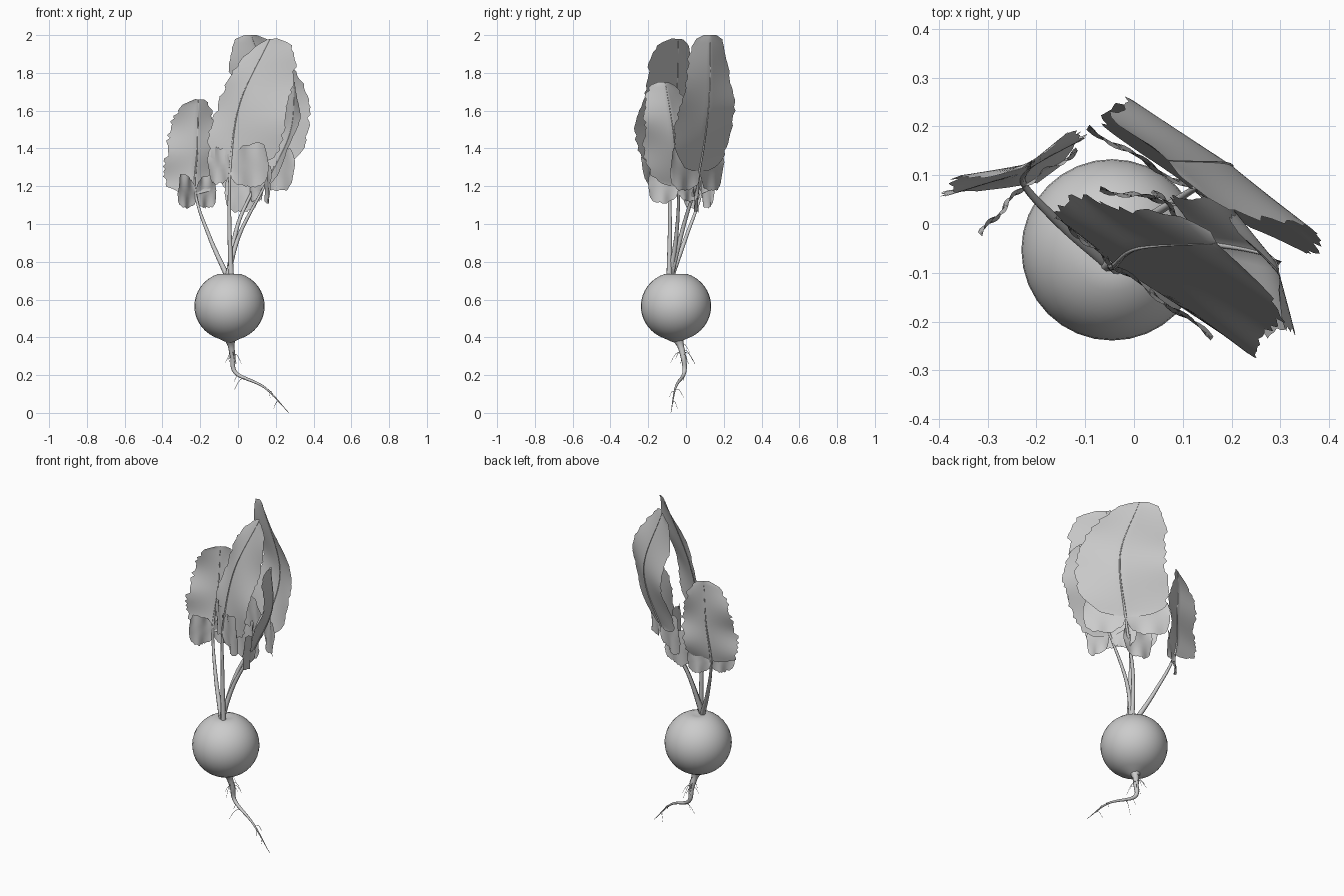
import bpy, bmesh, math, random
from mathutils import Vector, Matrix

if "Cube" in bpy.data.objects:
    bpy.data.objects.remove(bpy.data.objects["Cube"])

random.seed(4)


def spline(pts, n):
    """Catmull-Rom samples through points."""
    p = [Vector(q) for q in pts]
    p = [p[0] * 2 - p[1]] + p + [p[-1] * 2 - p[-2]]
    out, segs = [], len(p) - 3
    for i in range(n + 1):
        s = i / n * segs
        k = min(int(s), segs - 1)
        t = s - k
        a, b, c, d = p[k:k + 4]
        out.append(0.5 * (2 * b + (c - a) * t + (2 * a - 5 * b + 4 * c - d) * t * t
                          + (3 * b - a - 3 * c + d) * t ** 3))
    return out


def finish(name, bm):
    me = bpy.data.meshes.new(name)
    bm.to_mesh(me)
    bm.free()
    ob = bpy.data.objects.new(name, me)
    bpy.context.collection.objects.link(ob)
    bpy.ops.object.select_all(action='DESELECT')
    ob.select_set(True)
    bpy.context.view_layer.objects.active = ob
    bpy.ops.object.shade_smooth_by_angle(angle=math.radians(60))


def tube(name, path, radius, sides=8):
    """Round tube along a sampled path; radius is a function of 0..1."""
    bm = bmesh.new()
    n = len(path) - 1
    rings = []
    for i, c in enumerate(path):
        d = (path[min(i + 1, n)] - path[max(i - 1, 0)]).normalized()
        u = d.cross(Vector((0.3, 1, 0))).normalized()
        v = d.cross(u)
        angles = (math.tau * k / sides for k in range(sides))
        rings.append([bm.verts.new(c + radius(i / n) * (u * math.cos(a) + v * math.sin(a))) for a in angles])
    for a, b in zip(rings, rings[1:]):
        for k in range(sides):
            bm.faces.new((a[k], a[k - 1], b[k - 1], b[k]))
    bm.faces.new(rings[0])
    bm.faces.new(rings[-1][::-1])
    finish(name, bm)


def blade(name, path, left, right, cols=6, jag=0.012, wave=0.012, taper=0.4):
    """Leaf sheet: two rounded wings along a rib, wavy with a ragged rim."""
    bm = bmesh.new()
    rows = len(path) - 1
    normal = (right - left).cross(path[-1] - path[0]).normalized()
    phase = random.random() * 6
    grid = []
    for i, c in enumerate(path):
        t = i / rows
        width = max(0.2, (1 - abs(2 * t - 1) ** 2.8) ** (1 / 2.8)) * (1 + taper * (0.45 - t))
        row = []
        for j in range(-cols, cols + 1):
            u = abs(j) / cols
            wing = left if j < 0 else right
            p = c + wing * width * u
            if u == 1:
                p += wing.normalized() * random.uniform(-jag, jag)
            p += normal * wave * u * math.sin(t * 11 + phase + (1.7 if j < 0 else 0))
            row.append(bm.verts.new(p))
        grid.append(row)
    for a, b in zip(grid, grid[1:]):
        for k in range(2 * cols):
            bm.faces.new((a[k], a[k + 1], b[k + 1], b[k]))
    finish(name, bm)


def leaflet(name, base, reach):
    """Small upright side leaf growing outward from the neck of a leaf."""
    reach = reach.normalized() * min(reach.length, 0.25)
    half = Vector((0, 0, min(0.03 + 0.4 * reach.length, 0.11)))
    tip = base + reach + Vector((0, 0, 0.02))
    blade(name, [base.lerp(tip, i / 18) for i in range(19)], half, -half,
          cols=4, jag=0.006, wave=0.008, taper=-0.3)


# Bulb with a dimpled crown
bm = bmesh.new()
bmesh.ops.create_uvsphere(bm, u_segments=32, v_segments=20, radius=0.186)
for v in bm.verts:
    r = math.hypot(v.co.x, v.co.y)
    v.co.z *= 0.97
    v.co.z -= max(0, 1 - r / 0.06) * 0.015
    v.co += Vector((-0.045, -0.053, 0.565))
finish("bulb", bm)

# Tap root, flared where it meets the bulb
root = spline([(-0.045, -0.045, 0.41), (-0.028, -0.015, 0.3), (-0.01, -0.01, 0.21),
               (0.14, -0.055, 0.135), (0.27, -0.08, 0)], 40)
tube("tap_root", root, lambda t: 0.001 + 0.019 * (1 - t) + 0.03 * max(0, 1 - t * 7) ** 2)

# Fine root hairs
for i in range(14):
    p = root[random.randint(4, 12) if i < 9 else random.randint(15, 36)]
    a = random.random() * math.tau
    s = random.uniform(0.03, 0.075)
    d = Vector((math.cos(a), math.sin(a), -0.5)) * s
    hair = spline([p, p + d / 2 + Vector((0, 0, 0.01)), p + d - Vector((0, 0, s * 0.4))], 6)
    tube(f"root_hair_{i}", hair, lambda t: 0.002 - 0.0014 * t, sides=5)

# Leaves: stalk bend, neck, mid rib, tip, left and right wing, leaflet turn
crown = Vector((-0.05, -0.08, 0.72))
leaves = {
    "left": ((-0.15, 0, 0.93), (-0.225, 0.08, 1.16), (-0.215, 0.115, 1.4), (-0.21, 0.13, 1.66),
             (-0.165, -0.04, 0), (0.11, 0.07, 0), 0.6),
    "front": ((-0.045, -0.085, 1), (-0.04, -0.085, 1.3), (0.01, -0.05, 1.64), (0.17, -0.04, 1.98),
              (-0.12, 0.1, 0), (0.26, -0.19, 0), 0),
    "middle": ((0.01, -0.05, 0.95), (0.14, -0.04, 1.2), (0.275, -0.065, 1.48), (0.3, -0.11, 1.75),
               (-0.1, 0.11, 0), (0.03, -0.16, 0), 0),
    "back": ((0, -0.01, 1), (0.12, 0.07, 1.28), (0.2, 0.12, 1.62), (0.07, 0.13, 2),
             (-0.22, 0.13, 0), (0.18, -0.15, 0), 0),
}
for name, (bend, neck, mid, tip, left, right, turn) in leaves.items():
    left, right, neck = Vector(left), Vector(right), Vector(neck)
    offset = Vector((left.x + right.x, left.y + right.y, 0)) * 0.1
    path = spline([crown + offset, bend, neck, mid, tip], 72)
    tube(name + "_stalk", path, lambda t: 0.001 + 0.014 * (1 - t) ** 1.3)
    blade(name + "_leaf", path[36:], left, right)
    leaflet(name + "_leaflet_a", neck, Matrix.Rotation(turn, 3, 'Z') @ left * (1 - turn / 3))
    leaflet(name + "_leaflet_b", neck, right)

# Lowest leaflet on the back stalk
leaflet("low_leaflet", Vector((0.11, 0.04, 1.16)), Vector((-0.18, 0.03, 0)))
